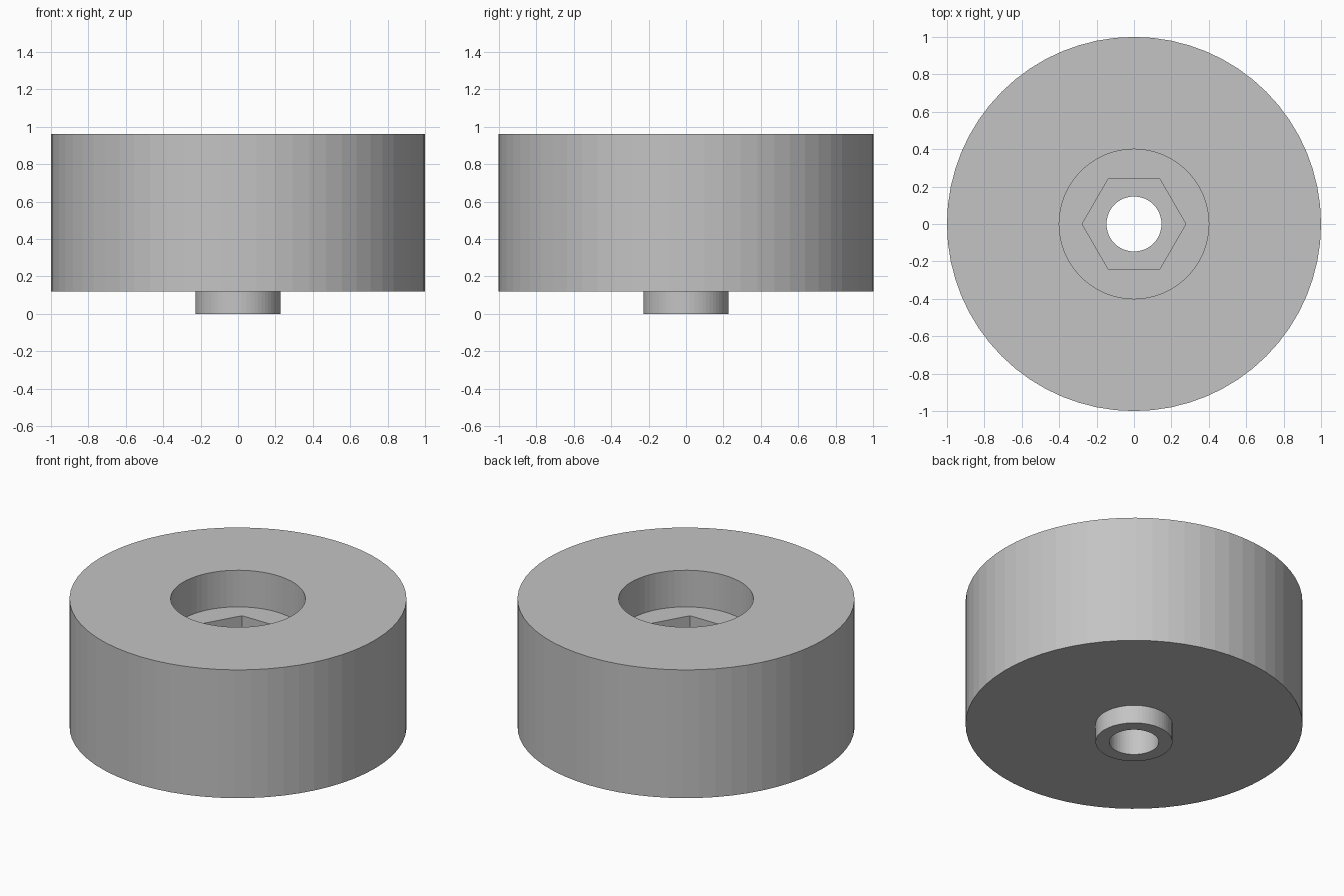
import bpy

cube = bpy.data.objects.get("Cube")
if cube:
    bpy.data.objects.remove(cube, do_unlink=True)

SIDES = 64
TOP = 0.96

grey = bpy.data.materials.new("plain grey")
grey.use_nodes = True
colour = (0.55, 0.55, 0.55, 1.0)
grey.diffuse_color = colour
grey.node_tree.nodes["Principled BSDF"].inputs["Base Color"].default_value = colour


def prism(name, radius, bottom, top, sides=SIDES, turn=0.0):
    """Upright prism between two heights."""
    bpy.ops.mesh.primitive_cylinder_add(
        vertices=sides, radius=radius, depth=top - bottom,
        location=(0, 0, (bottom + top) / 2), rotation=(0, 0, turn))
    obj = bpy.context.object
    obj.name = name
    obj.data.materials.append(grey)
    return obj


def combine(target, tool, operation):
    """Apply a boolean, then drop the tool."""
    tool.hide_render = True
    mod = target.modifiers.new(operation.lower(), 'BOOLEAN')
    mod.operation = operation
    mod.solver = 'EXACT'
    mod.object = tool
    bpy.context.view_layer.objects.active = target
    bpy.ops.object.modifier_apply(modifier=mod.name)
    bpy.data.objects.remove(tool, do_unlink=True)


# Wheel body with the small spacer boss underneath
wheel = prism("wheel_body", 1.0, 0.12, TOP)
combine(wheel, prism("spacer_boss", 0.228, 0.0, 0.3), 'UNION')

# Round recess, hexagonal nut pocket and bolt hole
combine(wheel, prism("recess_cutter", 0.4, 0.72, TOP + 0.2), 'DIFFERENCE')
quarter_turn = 1.5707963
combine(wheel, prism("nut_pocket_cutter", 0.277, 0.48, TOP + 0.2, 6, quarter_turn), 'DIFFERENCE')
combine(wheel, prism("bolt_hole_cutter", 0.147, -0.2, TOP + 0.2), 'DIFFERENCE')
